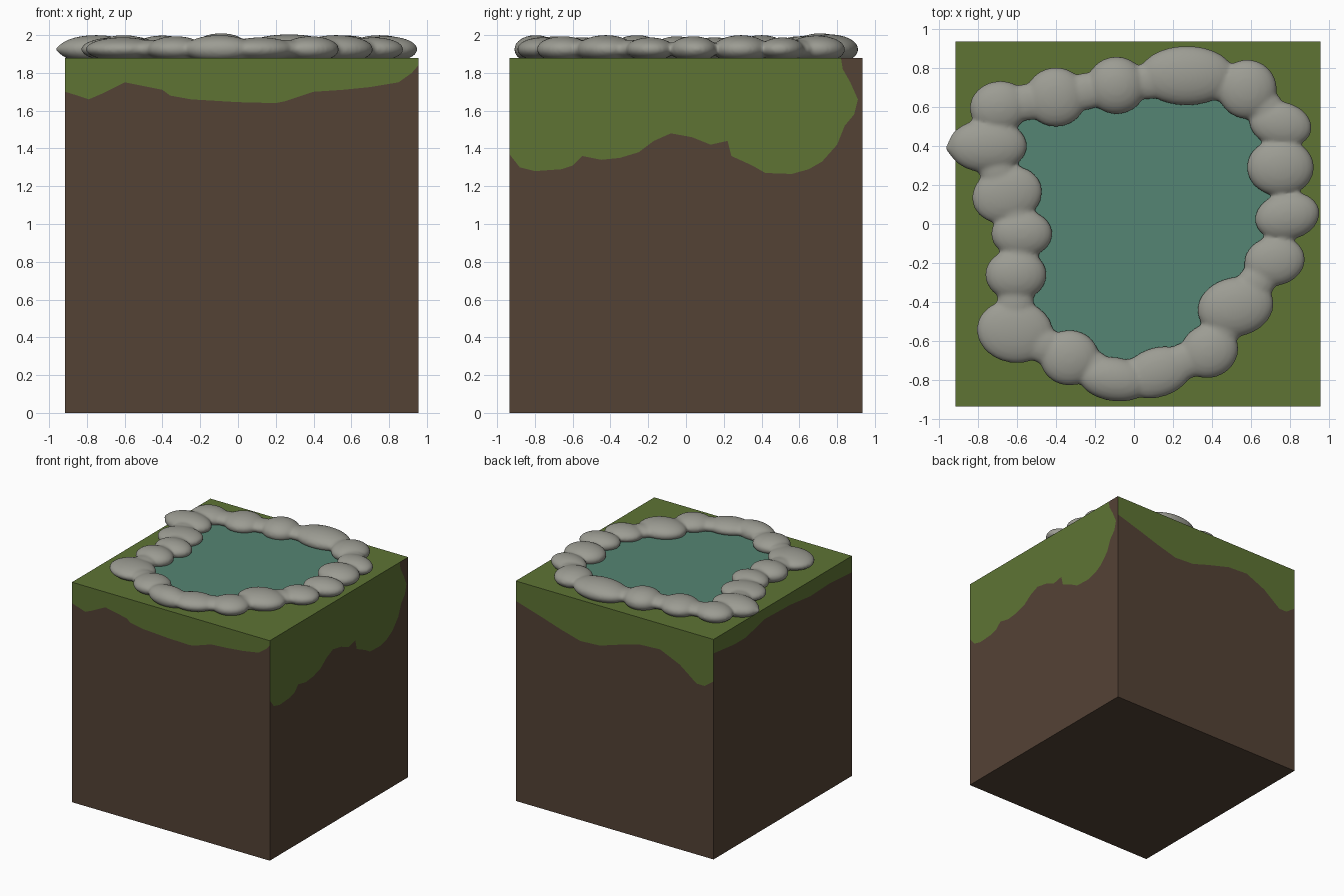
import bpy, bmesh, math
from mathutils import Matrix, Vector

if "Cube" in bpy.data.objects:
    bpy.data.objects.remove(bpy.data.objects["Cube"])

X0, X1, Y0, Y1, TOP = -0.915, 0.955, -0.935, 0.935, 1.88


def mat(name, rgb):
    m = bpy.data.materials.new(name)
    lin = [((c / 255 + 0.055) / 1.055) ** 2.4 for c in rgb]
    m.diffuse_color = (*lin, 1)
    m.use_nodes = True
    m.node_tree.nodes["Principled BSDF"].inputs["Base Color"].default_value = m.diffuse_color
    return m


GRASS = mat("grass green", (94, 116, 52))
DIRT = mat("dirt brown", (84, 66, 53))
STONE = mat("stone grey", (156, 156, 147))
WATER = mat("pond water", (85, 133, 115))


def make(name, bm, mats):
    me = bpy.data.meshes.new(name)
    bm.to_mesh(me)
    bm.free()
    for m in mats:
        me.materials.append(m)
    ob = bpy.data.objects.new(name, me)
    bpy.context.collection.objects.link(ob)
    return ob


# Ground block: every wall is split into grass and dirt along a ragged line
front = [(-.915, 1.70), (-.85, 1.68), (-.79, 1.66), (-.72, 1.69), (-.6, 1.75), (-.5, 1.73),
         (-.4, 1.71), (-.36, 1.68), (-.25, 1.66), (0, 1.645), (.2, 1.64), (.25, 1.65),
         (.4, 1.70), (.55, 1.71), (.7, 1.725), (.85, 1.75), (.92, 1.80), (.955, 1.84)]
right = [(-.935, 1.37), (-.88, 1.30), (-.8, 1.28), (-.66, 1.29), (-.6, 1.31), (-.55, 1.36),
         (-.45, 1.34), (-.35, 1.35), (-.25, 1.38), (-.17, 1.44), (-.08, 1.48), (.03, 1.46),
         (.13, 1.42), (.22, 1.44), (.24, 1.36), (.35, 1.31), (.42, 1.27), (.56, 1.265),
         (.65, 1.29), (.72, 1.33), (.8, 1.42), (.84, 1.52), (.89, 1.58), (.91, 1.66),
         (.87, 1.75), (.83, 1.82), (.82, 1.88)]
back = [(-.915, 1.52), (-.83, 1.46), (-.755, 1.46), (-.595, 1.58), (-.41, 1.66), (-.22, 1.65),
        (.0, 1.59), (.16, 1.54), (.345, 1.53), (.53, 1.58), (.72, 1.64), (.955, 1.71)]
left = [(-.935, 1.74), (-.64, 1.76), (-.37, 1.75), (-.1, 1.78), (.24, 1.79),
        (.5, 1.73), (.65, 1.73), (.935, 1.76)]

bm = bmesh.new()


def wall(line, lo, hi, place, flip):
    end = [] if line[-1][1] >= TOP else [(hi, TOP)]
    grass = [(lo, TOP)] + line + end
    dirt = [(lo, 0), (hi, 0)] + ([] if end else [(hi, TOP)]) + line[::-1]
    for pts, idx in ((grass, 0), (dirt, 1)):
        vs = [bm.verts.new(place(a, z)) for a, z in pts]
        f = bm.faces.new(vs[::-1] if flip else vs)
        f.material_index = idx


wall(front, X0, X1, lambda a, z: (a, Y0, z), False)
wall(back, X0, X1, lambda a, z: (a, Y1, z), True)
wall(right, Y0, Y1, lambda a, z: (X1, a, z), False)
wall(left, Y0, Y1, lambda a, z: (X0, a, z), True)
corners = [(X0, Y0), (X1, Y0), (X1, Y1), (X0, Y1)]
bm.faces.new([bm.verts.new((x, y, TOP)) for x, y in corners])
f = bm.faces.new([bm.verts.new((x, y, 0)) for x, y in corners[::-1]])
f.material_index = 1
bmesh.ops.remove_doubles(bm, verts=bm.verts, dist=1e-5)
bmesh.ops.triangulate(bm, faces=bm.faces)
make("ground_block", bm, [GRASS, DIRT])

# Stones: x, y, radius x, radius y, turn in degrees (ring, counterclockwise)
stones = [(.58, .69, .145, .145, 0), (.27, .76, .24, .145, 0), (-.09, .71, .145, .14, 0),
          (-.40, .65, .15, .145, 0), (-.69, .60, .145, .125, 10), (-.75, .40, .195, .13, 0),
          (-.65, .15, .175, .14, 15), (-.575, -.05, .15, .115, 0), (-.605, -.26, .15, .125, 0),
          (-.61, -.55, .19, .155, -8), (-.33, -.685, .145, .135, 0), (-.1, -.795, .18, .105, -8),
          (.12, -.76, .18, .12, 18), (.385, -.65, .145, .13, 25), (.52, -.425, .19, .145, 12),
          (.72, -.19, .15, .12, 10), (.785, .04, .16, .115, 12), (.75, .29, .165, .14, 0),
          (.75, .51, .155, .11, -12)]
bm = bmesh.new()


def blob(x, y, rx, ry, turn, height):
    m = Matrix.Translation((x, y, 1.925)) @ Matrix.Rotation(math.radians(turn), 4, 'Z')
    r = bmesh.ops.create_uvsphere(bm, u_segments=32, v_segments=16, radius=1)
    for v in r["verts"]:
        v.co = m @ Vector((v.co.x * rx, v.co.y * ry, v.co.z * height))
        v.co.z = max(v.co.z, 1.868)


for i, (x, y, rx, ry, t) in enumerate(stones):
    blob(x, y, rx + .008, ry + .008, t, .063 + .006 * (i * 7 % 3) + (.01 if i < 4 else 0))
    # low neck filling the gap to the next stone
    nx, ny = stones[(i + 1) % len(stones)][:2]
    if i not in (15, 16, 17):
        d = math.hypot(nx - x, ny - y)
        blob((x + nx) / 2, (y + ny) / 2, d / 2, .095,
             math.degrees(math.atan2(ny - y, nx - x)), .05)
# pointed tip of the left stone
blob(-.85, .39, .115, .06, 0, .04)
ring = make("stone_ring", bm, [STONE])
rm = ring.modifiers.new("merge", 'REMESH')
rm.mode = 'VOXEL'
rm.voxel_size = 0.012
rm.use_smooth_shade = True
sm = ring.modifiers.new("soften", 'SMOOTH')
sm.factor = 0.5
sm.iterations = 5

# Pond surface: flat sheet running under the stones
bm = bmesh.new()
bm.faces.new([bm.verts.new((s[0], s[1], 1.9)) for s in stones])
bmesh.ops.triangulate(bm, faces=bm.faces)
make("pond_water", bm, [WATER])
